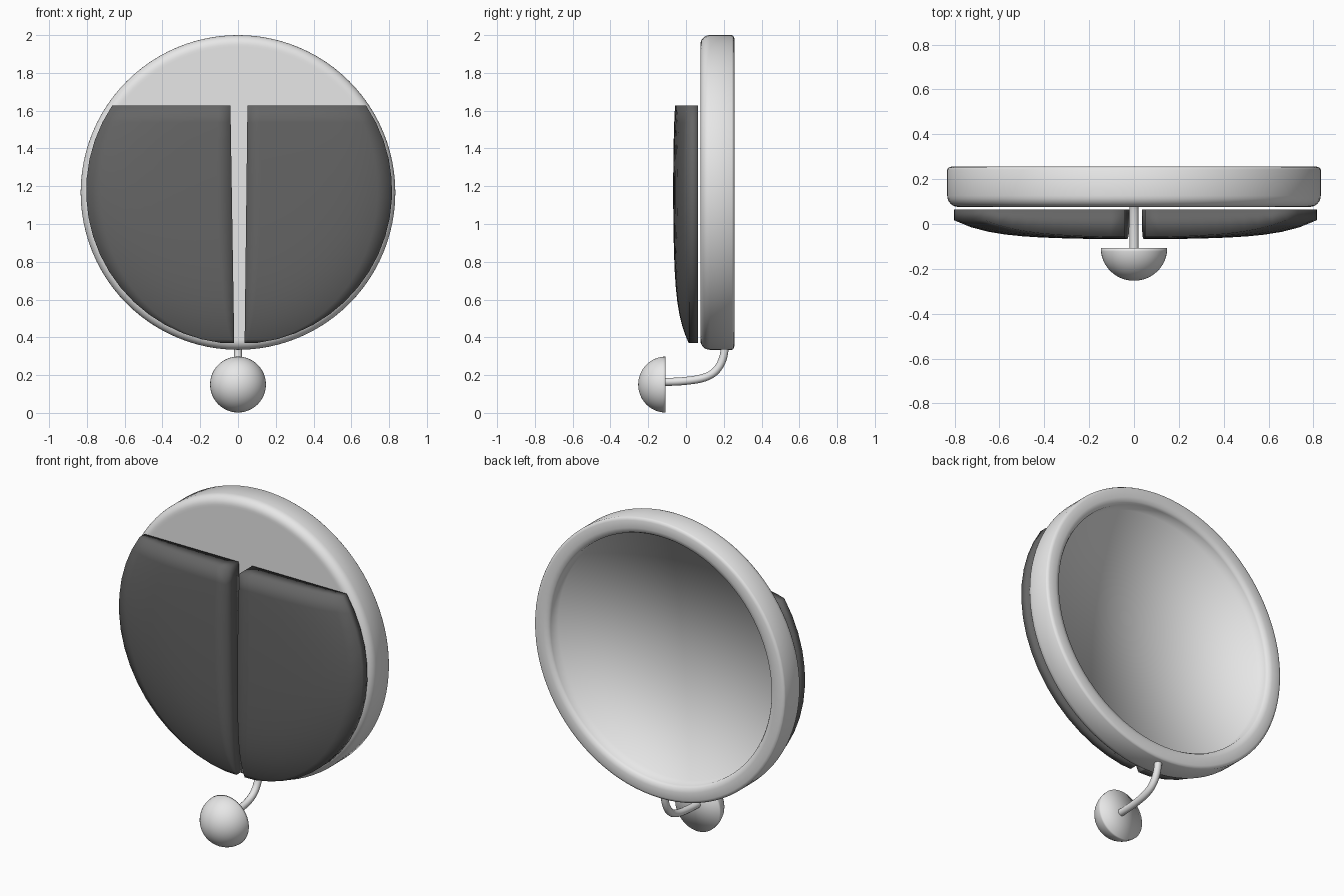
import bpy, bmesh, math
from mathutils import Vector

if "Cube" in bpy.data.objects:
    bpy.data.objects.remove(bpy.data.objects["Cube"])


def material(name, v):
    m = bpy.data.materials.new(name)
    m.diffuse_color = (v, v, v, 1)
    m.use_nodes = True
    m.node_tree.nodes["Principled BSDF"].inputs["Base Color"].default_value = m.diffuse_color
    return m


LIGHT = material("light grey", 0.8)
DARK = material("dark grey", 0.13)


def finish(name, bm, mat, angle):
    bmesh.ops.remove_doubles(bm, verts=bm.verts, dist=1e-5)
    bmesh.ops.recalc_face_normals(bm, faces=bm.faces)
    me = bpy.data.meshes.new(name)
    bm.to_mesh(me)
    bm.free()
    me.materials.append(mat)
    ob = bpy.data.objects.new(name, me)
    bpy.context.collection.objects.link(ob)
    bpy.ops.object.select_all(action='DESELECT')
    ob.select_set(True)
    bpy.context.view_layer.objects.active = ob
    bpy.ops.object.shade_smooth_by_angle(angle=math.radians(angle))
    return ob


def lathe(name, profile, zc, mat, angle, n=96):
    """Spin (radius, y) points about the y axis at height zc."""
    bm = bmesh.new()
    vs = [bm.verts.new((r, y, zc)) for r, y in profile]
    es = [bm.edges.new(p) for p in zip(vs, vs[1:])]
    bmesh.ops.spin(bm, geom=vs + es, cent=(0, 0, zc), axis=(0, 1, 0),
                   angle=math.tau, steps=n, use_merge=True)
    return finish(name, bm, mat, angle)


# Round dish: flat front with rounded edge, broad back rim, recessed back floor
profile = [(0, 0.076), (0.77, 0.076)]
profile += [(0.783 + 0.05 * math.sin(a), 0.126 - 0.05 * math.cos(a))
            for a in [math.radians(15 * i) for i in range(7)]]
profile += [(0.833, 0.243), (0.828, 0.251), (0.815, 0.256), (0.77, 0.256),
            (0.745, 0.25), (0.735, 0.235), (0.73, 0.17), (0, 0.17)]
lathe("dish", profile, 1.167, LIGHT, 120)

# Half ball weight, domed towards the front
ball = [(0.148 * math.sin(a), -0.108 - 0.145 * math.cos(a))
        for a in [math.radians(90 * i / 16) for i in range(17)]]
lathe("half_ball", ball + [(0, -0.108)], 0.15, LIGHT, 120, 48)


# Two domed panels on the front, with arc outer edges and straight tops
def panel(name, side, bottom_x, top_x):
    bm = bmesh.new()
    rows, cols = 16, 10
    z0, z1, zc, R, cx = 0.372, 1.627, 1.175, 0.81, 0.006
    a0, a1 = math.radians(-83), math.asin((z1 - zc) / R)
    front, back = [], []
    for i in range(rows + 1):
        a = a0 + (a1 - a0) * i / rows
        z = zc + R * math.sin(a)
        t = (z - z0) / (z1 - z0)
        xi = bottom_x + (top_x - bottom_x) * t
        xo = cx + side * R * math.cos(a)
        f, b = [], []
        for j in range(cols + 1):
            x = xi + (xo - xi) * j / cols
            r = math.hypot(x - cx, z - zc) / R
            y = -0.068 + 0.025 * r ** 2 + 0.06 * r ** 6
            f.append(bm.verts.new((x, y, z)))
            b.append(bm.verts.new((x, 0.064, z)))
        front.append(f)
        back.append(b)
    for g in (front, back):
        for i in range(rows):
            for j in range(cols):
                bm.faces.new((g[i][j], g[i][j + 1], g[i + 1][j + 1], g[i + 1][j]))
    # walls around the outline
    loop = [(0, j) for j in range(cols)] + [(i, cols) for i in range(rows)]
    loop += [(rows, j) for j in range(cols, 0, -1)] + [(i, 0) for i in range(rows, 0, -1)]
    for (i, j), (k, l) in zip(loop, loop[1:] + loop[:1]):
        bm.faces.new((front[i][j], front[k][l], back[k][l], back[i][j]))
    return finish(name, bm, DARK, 100)


panel("left_panel", -1, -0.02, -0.04)
panel("right_panel", 1, 0.035, 0.05)

# Bent stem joining the ball to the dish
cu = bpy.data.curves.new("stem", 'CURVE')
cu.dimensions = '3D'
cu.bevel_depth = 0.021
cu.bevel_resolution = 4
cu.use_fill_caps = True
cu.resolution_u = 8
path = [((0, -0.115, 0.164), (0, 0.06, 0.0)),
        ((0, 0.05, 0.176), (0, 0.05, 0.008)),
        ((0, 0.165, 0.231), (0, 0.026, 0.032)),
        ((0, 0.205, 0.356), (0, 0.0, 0.05))]
sp = cu.splines.new('BEZIER')
sp.bezier_points.add(len(path) - 1)
for p, (co, d) in zip(sp.bezier_points, path):
    p.handle_left_type = p.handle_right_type = 'FREE'
    p.co = co
    p.handle_left = Vector(co) - Vector(d)
    p.handle_right = Vector(co) + Vector(d)
cu.materials.append(LIGHT)
stem = bpy.data.objects.new("stem", cu)
bpy.context.collection.objects.link(stem)
